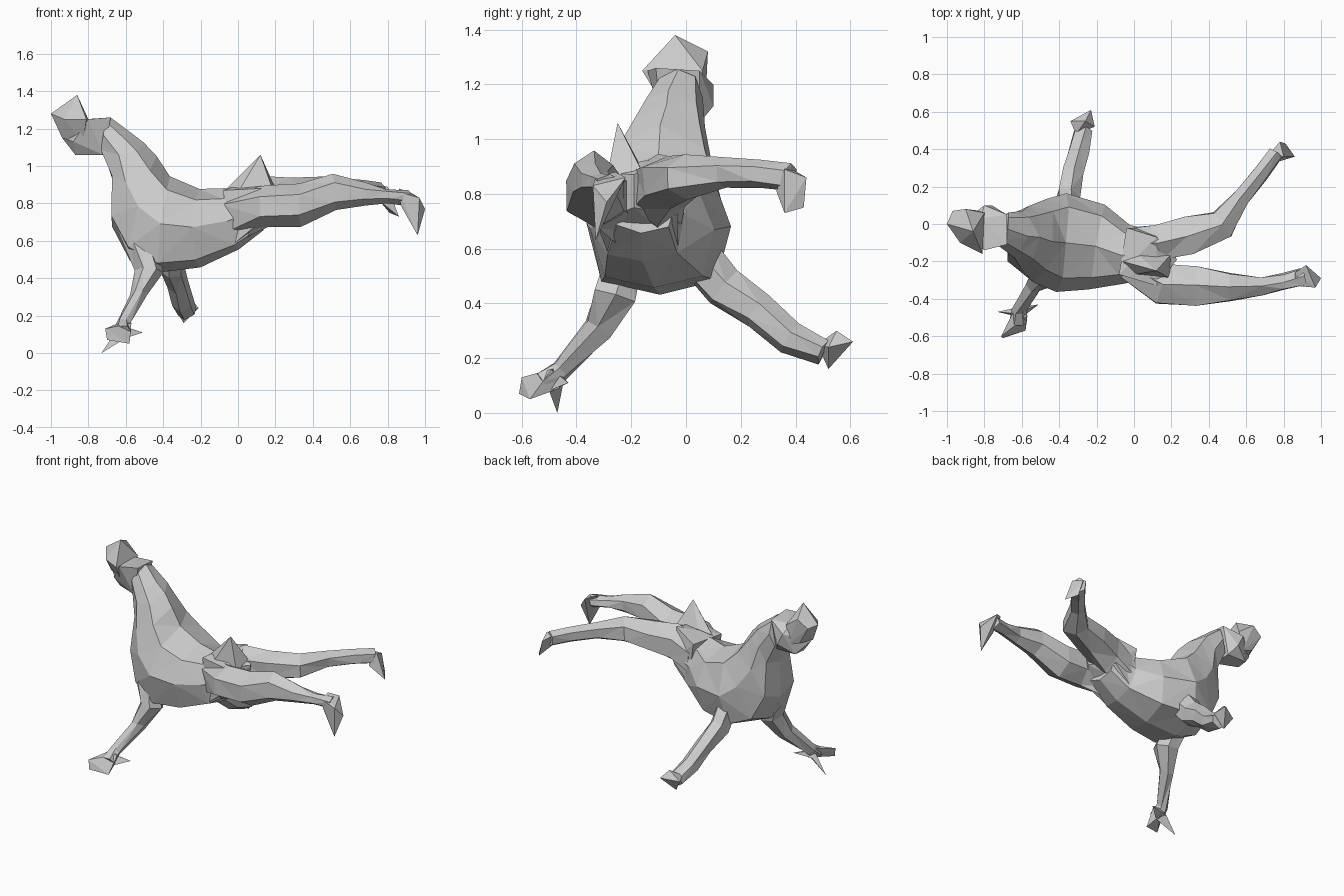
import bpy, bmesh, math, random
from mathutils import Vector

random.seed(4)


def finish(name, bm):
    bmesh.ops.recalc_face_normals(bm, faces=bm.faces)
    me = bpy.data.meshes.new(name)
    bm.to_mesh(me)
    bm.free()
    ob = bpy.data.objects.new(name, me)
    bpy.context.collection.objects.link(ob)
    return ob


def loft(name, sections, sides=6, jitter=0.006, square=(1.0, 1.0)):
    """Section: first edge x, z, opposite edge x, z, centre y, half width.
    square: corner fullness on the first-edge and opposite-edge halves."""
    bm = bmesh.new()
    ends = [(Vector((a, y, b)), Vector((c, y, d)), w) for a, b, c, d, y, w in sections]
    mids = [(a + b) / 2 for a, b, w in ends]
    rings = []
    for i, (a, b, w) in enumerate(ends):
        tangent = mids[min(i + 1, len(mids) - 1)] - mids[max(i - 1, 0)]
        half = (a - b) / 2
        side = tangent.cross(half).normalized() * w
        ring = []
        for k in range(sides):
            t = 2 * math.pi * k / sides
            c, s = math.cos(t), math.sin(t)
            p = square[0] if c > 0 else square[1]
            c = math.copysign(abs(c) ** p, c) if abs(c) > 1e-6 else 0
            s = math.copysign(abs(s) ** p, s) if abs(s) > 1e-6 else 0
            j = Vector([random.uniform(-jitter, jitter) for _ in range(3)])
            ring.append(bm.verts.new(mids[i] + half * c + side * s + j))
        rings.append(ring)
    for r, q in zip(rings, rings[1:]):
        for k in range(sides):
            n = (k + 1) % sides
            bm.faces.new((r[k], r[n], q[n], q[k]))
    bm.faces.new(rings[0])
    bm.faces.new(rings[-1])
    bmesh.ops.triangulate(bm, faces=bm.faces)
    return finish(name, bm)


def hull(name, points):
    bm = bmesh.new()
    verts = [bm.verts.new(p) for p in points]
    bmesh.ops.convex_hull(bm, input=verts)
    loose = [v for v in bm.verts if not v.link_faces]
    bmesh.ops.delete(bm, geom=loose, context='VERTS')
    return finish(name, bm)


# Torso and neck
loft("torso", [
    (0.10, 0.88, 0.14, 0.66, -0.16, 0.12),
    (-0.08, 0.88, 0.00, 0.55, -0.16, 0.16),
    (-0.20, 0.88, -0.20, 0.46, -0.12, 0.23),
    (-0.36, 0.95, -0.42, 0.43, -0.10, 0.26),
    (-0.43, 1.05, -0.58, 0.50, -0.09, 0.225),
    (-0.50, 1.13, -0.67, 0.68, -0.07, 0.17),
    (-0.57, 1.18, -0.67, 0.92, -0.06, 0.13),
    (-0.68, 1.26, -0.72, 1.06, -0.03, 0.09),
], sides=8, square=(0.95, 0.65))

# Pelvis joining the hind legs
hull("pelvis", [
    (-0.08, -0.27, 0.87), (-0.04, -0.02, 0.88), (0.23, -0.19, 0.87), (0.21, -0.19, 0.75),
    (-0.04, -0.28, 0.57), (0.00, -0.03, 0.60), (0.12, -0.03, 0.72), (0.12, -0.33, 0.70),
    (0.12, -0.07, 0.94), (0.12, -0.33, 0.88)])
hull("hip_peak", [
    (0.12, -0.25, 1.06), (-0.06, -0.20, 0.88), (0.00, -0.27, 0.86),
    (0.20, -0.16, 0.88), (0.19, -0.29, 0.86), (0.03, -0.17, 0.91)])

# Head: crown and jaw
hull("head_crown", [
    (-0.86, -0.04, 1.38), (-1.0, 0.0, 1.28), (-0.97, 0.07, 1.27), (-0.90, 0.08, 1.32),
    (-0.81, -0.16, 1.25), (-0.93, -0.10, 1.25), (-0.80, 0.06, 1.25),
    (-0.94, -0.03, 1.15), (-0.90, 0.06, 1.15), (-0.83, -0.08, 1.12), (-0.82, 0.07, 1.12)])
hull("head_jaw", [
    (-0.94, -0.01, 1.15), (-0.87, -0.03, 1.06), (-0.86, 0.05, 1.06), (-0.72, -0.09, 1.06),
    (-0.72, 0.05, 1.06), (-0.76, 0.10, 1.12), (-0.80, 0.10, 1.20), (-0.68, -0.11, 1.26),
    (-0.68, 0.05, 1.25), (-0.80, -0.14, 1.25), (-0.82, 0.03, 1.25), (-0.88, -0.08, 1.13)])

# Hind legs stretched backwards
loft("near_hind_leg", [
    (-0.06, 0.87, -0.03, 0.58, -0.21, 0.08),
    (0.15, 0.90, 0.16, 0.67, -0.32, 0.13),
    (0.33, 0.91, 0.33, 0.68, -0.33, 0.12),
    (0.51, 0.96, 0.52, 0.76, -0.34, 0.085),
    (0.68, 0.91, 0.68, 0.79, -0.33, 0.055),
    (0.80, 0.88, 0.80, 0.80, -0.31, 0.05),
    (0.91, 0.87, 0.90, 0.79, -0.28, 0.05)])
hull("near_hind_foot", [
    (0.86, -0.26, 0.88), (0.97, -0.34, 0.83), (1.0, -0.29, 0.77), (0.86, -0.33, 0.86),
    (0.96, -0.33, 0.63), (0.87, -0.32, 0.79), (0.92, -0.22, 0.86)])
loft("far_hind_leg", [
    (-0.02, 0.88, 0.02, 0.62, -0.10, 0.09),
    (0.13, 0.95, 0.14, 0.68, -0.10, 0.11),
    (0.29, 0.94, 0.30, 0.74, -0.06, 0.115),
    (0.47, 0.94, 0.47, 0.78, 0.00, 0.09),
    (0.57, 0.93, 0.57, 0.82, 0.14, 0.05),
    (0.68, 0.92, 0.68, 0.82, 0.27, 0.045),
    (0.76, 0.91, 0.76, 0.81, 0.38, 0.04)])
hull("far_hind_foot", [
    (0.72, 0.37, 0.90), (0.78, 0.44, 0.86), (0.86, 0.36, 0.73),
    (0.81, 0.43, 0.75), (0.76, 0.33, 0.81), (0.80, 0.36, 0.89)])

# Front legs reaching to the ground
loft("near_front_leg", [
    (-0.65, 0.66, -0.44, 0.60, -0.21, 0.07),
    (-0.55, 0.44, -0.40, 0.43, -0.26, 0.085),
    (-0.58, 0.31, -0.48, 0.31, -0.32, 0.06),
    (-0.65, 0.15, -0.57, 0.16, -0.46, 0.04),
    (-0.66, 0.11, -0.57, 0.11, -0.52, 0.04)])
hull("near_front_foot", [
    (-0.71, -0.60, 0.13), (-0.70, -0.61, 0.07), (-0.58, -0.57, 0.05),
    (-0.57, -0.49, 0.16), (-0.64, -0.46, 0.16), (-0.60, -0.46, 0.09)])
loft("far_front_leg", [
    (-0.42, 0.58, -0.28, 0.62, 0.02, 0.09),
    (-0.41, 0.44, -0.29, 0.48, 0.14, 0.085),
    (-0.38, 0.35, -0.27, 0.40, 0.27, 0.07),
    (-0.35, 0.25, -0.24, 0.30, 0.38, 0.06),
    (-0.32, 0.20, -0.22, 0.24, 0.50, 0.04)])
hull("far_front_foot", [
    (-0.34, 0.55, 0.24), (-0.23, 0.61, 0.26), (-0.26, 0.55, 0.30),
    (-0.21, 0.52, 0.24), (-0.29, 0.52, 0.16), (-0.31, 0.48, 0.25)])

# Pointed toes of the near front foot
root = [(-0.63, -0.48, 0.15), (-0.60, -0.50, 0.08), (-0.64, -0.45, 0.10), (-0.59, -0.45, 0.13)]
for name, tip in (("outer_toe", (-0.73, -0.47, 0.0)), ("inner_toe", (-0.51, -0.43, 0.11))):
    hull(name, root + [tip])
